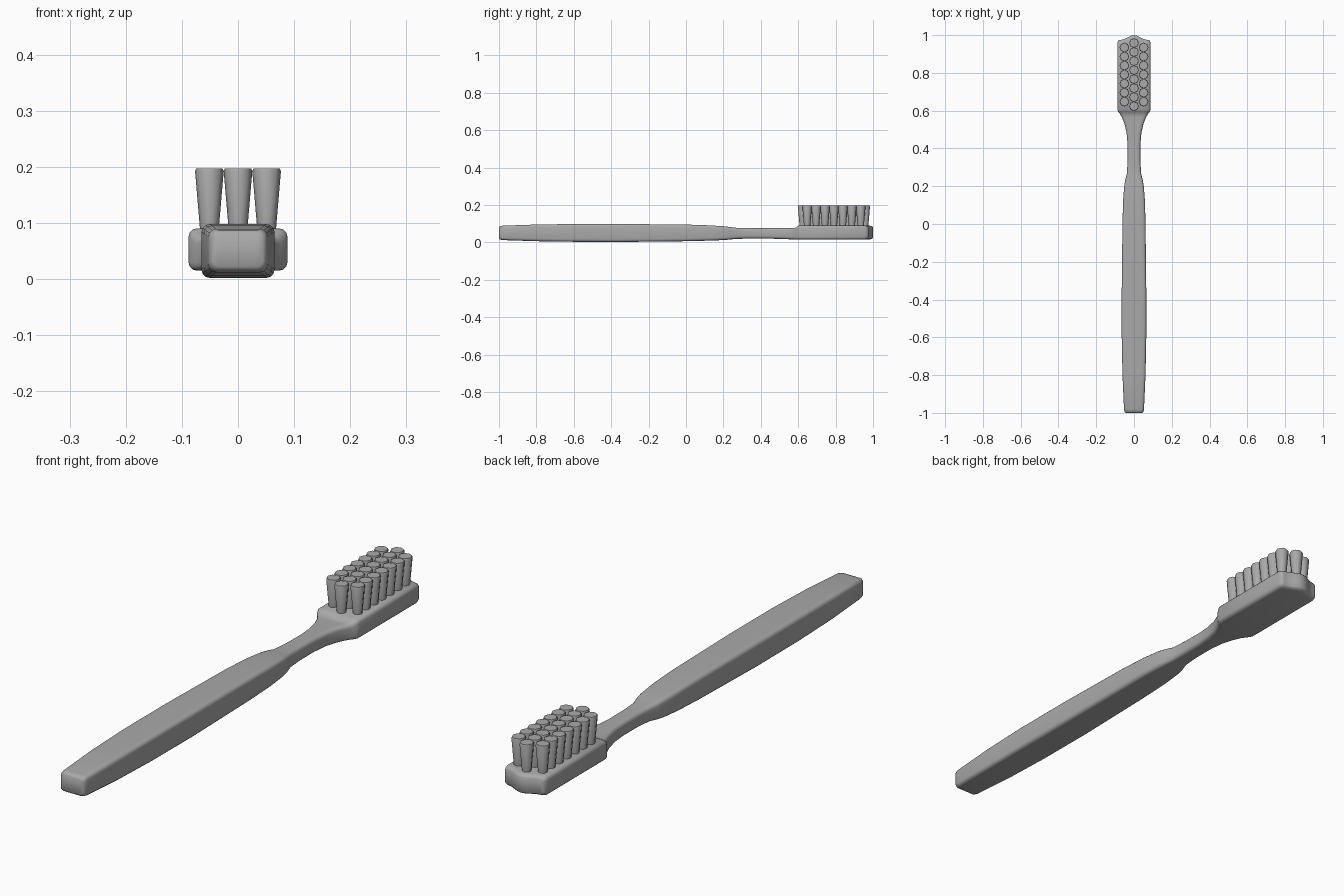
import bpy, bmesh, math
from mathutils import Matrix, Vector

cube = bpy.data.objects.get("Cube")
if cube:
    bpy.data.objects.remove(cube)

grey = bpy.data.materials.new("plain grey")
grey.use_nodes = True
colour = (0.4, 0.4, 0.4, 1)
grey.diffuse_color = colour
grey.node_tree.nodes["Principled BSDF"].inputs["Base Color"].default_value = colour


def finish(bm, name, angle):
    """Turn a bmesh into a smooth shaded object."""
    bmesh.ops.recalc_face_normals(bm, faces=bm.faces)
    mesh = bpy.data.meshes.new(name)
    bm.to_mesh(mesh)
    bm.free()
    mesh.materials.append(grey)
    obj = bpy.data.objects.new(name, mesh)
    bpy.context.collection.objects.link(obj)
    bpy.ops.object.select_all(action="DESELECT")
    obj.select_set(True)
    bpy.context.view_layer.objects.active = obj
    bpy.ops.object.shade_smooth_by_angle(angle=math.radians(angle))
    return obj


def section(half, low, high, radius):
    """Rounded rectangle outline with extra points along top and bottom."""
    pts = []
    mid, tall = (low + high) / 2, (high - low) / 2
    corners = [(1, 1, 0), (-1, 1, 90), (-1, -1, 180), (1, -1, 270)]
    for sx, sz, start in corners:
        for step in range(4):
            a = math.radians(start + step * 30)
            pts.append((sx * (half - radius) + radius * math.cos(a),
                        mid + sz * (tall - radius) + radius * math.sin(a)))
        if start in (0, 180):
            for f in (0.75, 0.5, 0.25, 0, -0.25, -0.5, -0.75):
                pts.append((sx * f * (half - radius), mid + sz * tall))
    return pts


# Handle, neck and head lofted along y: y, half width, bottom, top, corner radius
STATIONS = [
    (-1.0, 0.044, 0.022, 0.08, 0.012), (-0.995, 0.05, 0.015, 0.086, 0.014),
    (-0.98, 0.053, 0.012, 0.089, 0.014), (-0.8, 0.061, 0.006, 0.095, 0.014),
    (-0.6, 0.065, 0.003, 0.098, 0.014), (-0.35, 0.065, 0.002, 0.098, 0.014),
    (0.0, 0.061, 0.006, 0.095, 0.014), (0.12, 0.058, 0.009, 0.091, 0.014),
    (0.2, 0.052, 0.012, 0.086, 0.014), (0.235, 0.046, 0.015, 0.082, 0.014),
    (0.265, 0.038, 0.018, 0.078, 0.014), (0.33, 0.034, 0.02, 0.077, 0.014),
    (0.42, 0.034, 0.02, 0.076, 0.014), (0.48, 0.039, 0.019, 0.076, 0.014),
    (0.53, 0.05, 0.017, 0.076, 0.014), (0.565, 0.064, 0.016, 0.076, 0.014),
    (0.585, 0.076, 0.015, 0.077, 0.014), (0.595, 0.084, 0.015, 0.085, 0.014),
    (0.605, 0.088, 0.015, 0.09, 0.014), (0.98, 0.088, 0.015, 0.09, 0.014),
    (0.995, 0.084, 0.019, 0.086, 0.014), (1.0, 0.078, 0.025, 0.08, 0.012),
]
bm = bmesh.new()
rings = []
for y, half, low, high, radius in STATIONS:
    ring = []
    for x, z in section(half, low, high, radius):
        # The tip bulges forward in the middle and falls back to the corners
        drop = 0.0125 * (1 - math.cos(math.pi * min(abs(x) / 0.07, 1)))
        ring.append(bm.verts.new((x, y - (drop if y > 0.9 else 0), z)))
    rings.append(ring)
for a, b in zip(rings, rings[1:]):
    for i in range(len(a)):
        j = (i + 1) % len(a)
        bm.faces.new((a[i], a[j], b[j], b[i]))

# End caps, filled with strips between the upper and lower points
for ring in (rings[0], rings[-1]):
    n = len(ring) // 2
    top, bottom = ring[:n], ring[n:][::-1]
    for i in range(n - 1):
        bm.faces.new((top[i], top[i + 1], bottom[i + 1], bottom[i]))
finish(bm, "handle_and_head", 50)

# Bristle tufts: tapered columns in three staggered rows
bm = bmesh.new()
SIDES = 8
PROFILE = [(0.016, 0.08), (0.0255, 0.192), (0.0235, 0.197)]
for x, count in ((-0.051, 7), (0, 8), (0.051, 7)):
    for k in range(count):
        y = 0.791 + (k - (count - 1) / 2) * 0.0478
        loops = []
        for r, z in PROFILE:
            loops.append([bm.verts.new((x + r * math.cos(t), y + r * math.sin(t), z))
                          for t in (math.tau * i / SIDES for i in range(SIDES))])
        for a, b in zip(loops, loops[1:]):
            for i in range(SIDES):
                j = (i + 1) % SIDES
                bm.faces.new((a[i], a[j], b[j], b[i]))
        bm.faces.new(loops[-1])
        bm.faces.new(loops[0][::-1])
finish(bm, "bristles", 50)
